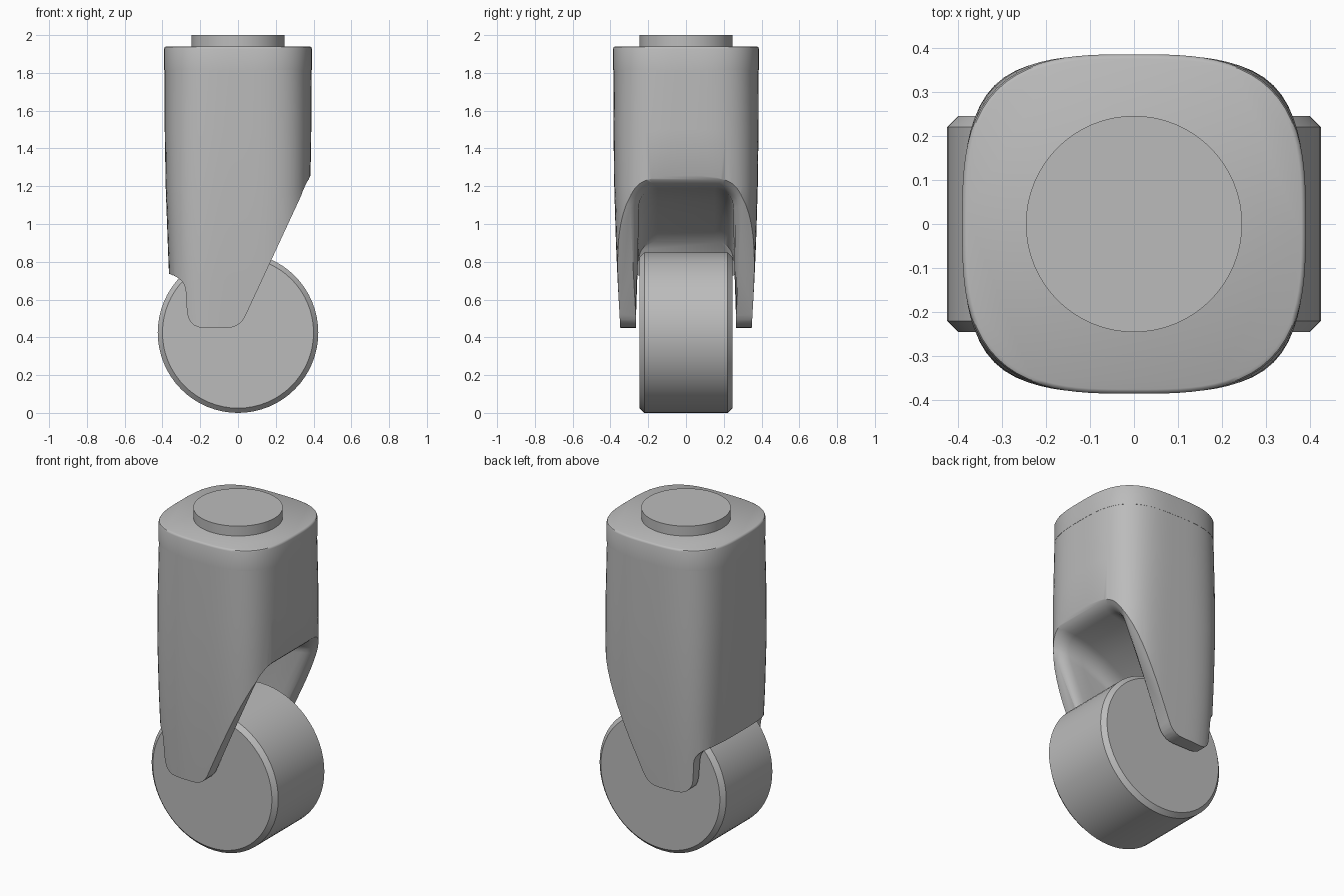
import bpy, bmesh, math
from mathutils import Vector

if "Cube" in bpy.data.objects:
    bpy.data.objects.remove(bpy.data.objects["Cube"])

GREY = bpy.data.materials.new("plain grey")
GREY.use_nodes = True
GREY.diffuse_color = (0.5, 0.5, 0.5, 1)
GREY.node_tree.nodes["Principled BSDF"].inputs["Base Color"].default_value = (0.5, 0.5, 0.5, 1)


def loft(name, rings):
    """Skin a closed solid through rings of equal point count."""
    bm = bmesh.new()
    rows = [[bm.verts.new(p) for p in ring] for ring in rings]
    n = len(rows[0])
    for a, b in zip(rows, rows[1:]):
        for i in range(n):
            j = (i + 1) % n
            bm.faces.new((a[i], a[j], b[j], b[i]))
    bm.faces.new(rows[0])
    bm.faces.new(rows[-1])
    bmesh.ops.recalc_face_normals(bm, faces=bm.faces)
    me = bpy.data.meshes.new(name)
    bm.to_mesh(me)
    bm.free()
    ob = bpy.data.objects.new(name, me)
    me.materials.append(GREY)
    bpy.context.collection.objects.link(ob)
    return ob


def squircle(hx, hy, power, z, n=96):
    """Rounded square ring at height z."""
    pts = []
    for i in range(n):
        a = math.tau * i / n
        c, s = math.cos(a), math.sin(a)
        r = (abs(c) ** power + abs(s) ** power) ** (-1 / power)
        pts.append((hx * r * c, hy * r * s, z))
    return pts


def smooth(ob, angle=30):
    bpy.ops.object.select_all(action="DESELECT")
    ob.select_set(True)
    bpy.context.view_layer.objects.active = ob
    bpy.ops.object.shade_smooth_by_angle(angle=math.radians(angle))


def rounded(path, steps=5):
    """Round the corners of an (x, z, radius) polygon."""
    out = []
    for i, (x, z, r) in enumerate(path):
        p = Vector((x, z))
        a = (Vector(path[i - 1][:2]) - p).normalized() * r
        b = (Vector(path[(i + 1) % len(path)][:2]) - p).normalized() * r
        if r == 0:
            out.append(p)
            continue
        for k in range(steps + 1):
            t = k / steps
            out.append(p + a * (1 - t) ** 2 + b * t ** 2)
    return out


# Fork body: tapered rounded-square column
levels = [(0.3, 0.345, 0.333, 4.0), (0.45, 0.352, 0.348, 4.0), (0.7, 0.364, 0.362, 4.0),
          (0.9, 0.372, 0.371, 3.9), (1.2, 0.383, 0.38, 3.7), (1.5, 0.388, 0.384, 3.4),
          (1.815, 0.39, 0.385, 3.1)]
body = loft("fork_body", [squircle(hx, hy, p, z) for z, hx, hy, p in levels])

# Side outline that trims the column into two sloping legs
outline = rounded([(-0.5, 2.0, 0), (-0.5, 0.745, 0), (-0.36, 0.735, 0), (-0.28, 0.7, 0.06),
                   (-0.265, 0.45, 0.09), (0.01, 0.45, 0.07), (0.39, 1.27, 0), (0.5, 1.27, 0),
                   (0.5, 2.0, 0)])
trim = loft("outline_cutter", [[(p.x, y, p.y) for p in outline] for y in (-0.6, 0.6)])


# Wheel well: arch sections parallel to the sloping edge, flared at the mouth
def arch(depth, top, flare):
    pts = []
    w, r = 0.25, 0.1
    right = [(w + 0.02, 0.1), (w + 0.015, 0.5), (w + 0.005, 0.8)]
    right += [(w - r + r * math.cos(a), top - r + r * math.sin(a))
              for a in (math.pi / 2 * k / 8 for k in range(9))]
    for side, half in ((1, right), (-1, right[::-1])):
        for y, z in half:
            f = flare * min(max((z - 0.5) / 0.5, 0), 1)
            y, z = y + f, z + (f if z > top - r else 0)
            x = 0.39 + (z - 1.27) * 0.463 - depth
            pts.append((x, side * y, z))
    return pts


stations = [(-0.2, 1.19, 0.045), (0, 1.19, 0.045), (0.012, 1.19, 0.025), (0.03, 1.19, 0.01),
            (0.06, 1.19, 0), (0.15, 1.17, 0), (0.25, 1.12, 0), (0.34, 1.05, 0),
            (0.42, 0.97, 0), (0.48, 0.91, 0)]
well = loft("wheel_well_cutter", [arch(*s) for s in stations])

for cutter, operation in ((trim, "INTERSECT"), (well, "DIFFERENCE")):
    mod = body.modifiers.new(cutter.name, "BOOLEAN")
    mod.object = cutter
    mod.operation = operation
    mod.solver = "EXACT"
bpy.context.view_layer.objects.active = body
for mod in list(body.modifiers):
    bpy.ops.object.modifier_apply(modifier=mod.name)
for cutter in (trim, well):
    bpy.data.objects.remove(cutter)
smooth(body, 35)

# Cap with a softened top rim
cap = loft("top_cap", [squircle(0.391 - d, 0.386 - d, 3.1, z) for z, d in
                       ((1.815, 0), (1.928, 0), (1.936, 0.003), (1.94, 0.01))])
smooth(cap, 40)


def turned(name, profile, place, n=64):
    """Round part from (radius, position) pairs along its axis."""
    rings = [[place(r * math.cos(math.tau * i / n), r * math.sin(math.tau * i / n), h)
              for i in range(n)] for r, h in profile]
    smooth(loft(name, rings), 30)


# Mounting disc and wheel
turned("mounting_disc", [(0.246, 1.93), (0.246, 2.0)], lambda u, v, h: (u, v, h))
turned("wheel", [(0.4, -0.246), (0.425, -0.221), (0.425, 0.221), (0.4, 0.246)],
       lambda u, v, h: (u, h, v + 0.425))
